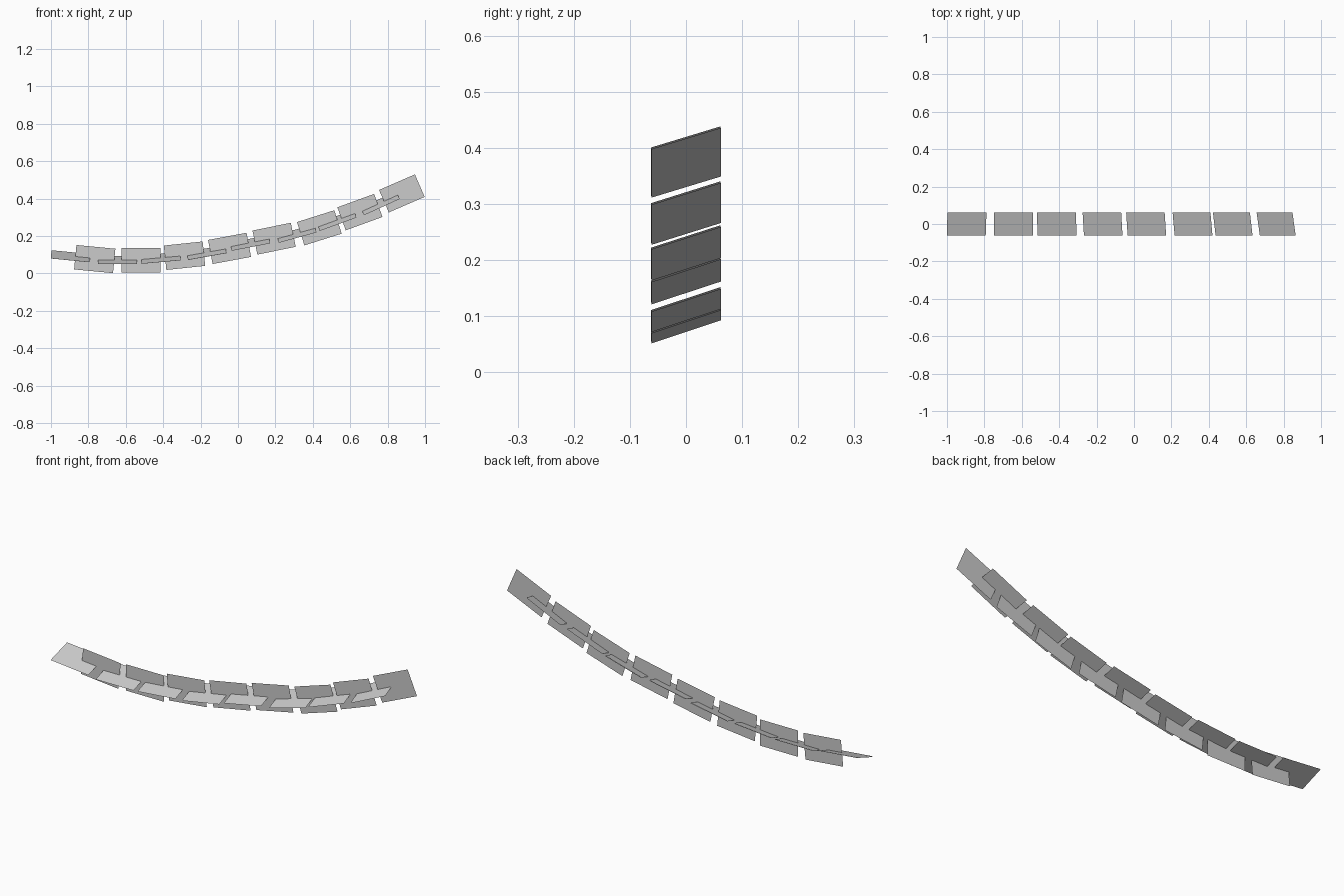
import bpy
import math
from mathutils import Matrix, Vector

cube = bpy.data.objects.get("Cube")
if cube:
    bpy.data.objects.remove(cube, do_unlink=True)

LENGTH, WIDTH, GAP = 0.209, 0.131, 0.003
ROLL_FLAT, ROLL_UPRIGHT = 18.5, 90

grey = bpy.data.materials.new("plain grey")
grey.use_nodes = True
COLOUR = (0.6, 0.6, 0.6, 1)
grey.diffuse_color = COLOUR
grey.node_tree.nodes["Principled BSDF"].inputs["Base Color"].default_value = COLOUR


def link_card(name, x, z, pitch, roll):
    """Two-sided open card, rolled about its length and pitched along the chain."""
    a, b, g = LENGTH / 2, WIDTH / 2, GAP / 2
    corners = [(-a, -b), (a, -b), (a, b), (-a, b)]
    verts = [Vector((u, v, s)) for s in (g, -g) for u, v in corners]
    place = (Matrix.Translation((x, 0, z))
             @ Matrix.Rotation(math.radians(-pitch), 4, 'Y')
             @ Matrix.Rotation(math.radians(roll), 4, 'X'))
    mesh = bpy.data.meshes.new(name)
    mesh.from_pydata([place @ v for v in verts], [], [(0, 1, 2, 3), (7, 6, 5, 4)])
    mesh.materials.append(grey)
    obj = bpy.data.objects.new(name, mesh)
    bpy.context.collection.objects.link(obj)


# Flat links: x, z, pitch along the hanging curve
flat_links = [(-0.895, 0.092, -5.5), (-0.645, 0.072, 0), (-0.413, 0.083, 5),
              (-0.168, 0.112, 10), (0.065, 0.163, 11), (0.313, 0.213, 15.5),
              (0.528, 0.284, 20), (0.760, 0.375, 24.5)]
# Upright links between them
upright_links = [(-0.766, 0.077, -5.5), (-0.519, 0.070, 0), (-0.286, 0.095, 6),
                 (-0.045, 0.134, 10.5), (0.193, 0.186, 11.5), (0.435, 0.244, 17.5),
                 (0.652, 0.328, 20), (0.876, 0.428, 23.5)]

for i, (x, z, pitch) in enumerate(flat_links, 1):
    link_card(f"flat_chain_link_{i}", x, z, pitch, ROLL_FLAT)
for i, (x, z, pitch) in enumerate(upright_links, 1):
    link_card(f"upright_chain_link_{i}", x, z, pitch, ROLL_UPRIGHT)
